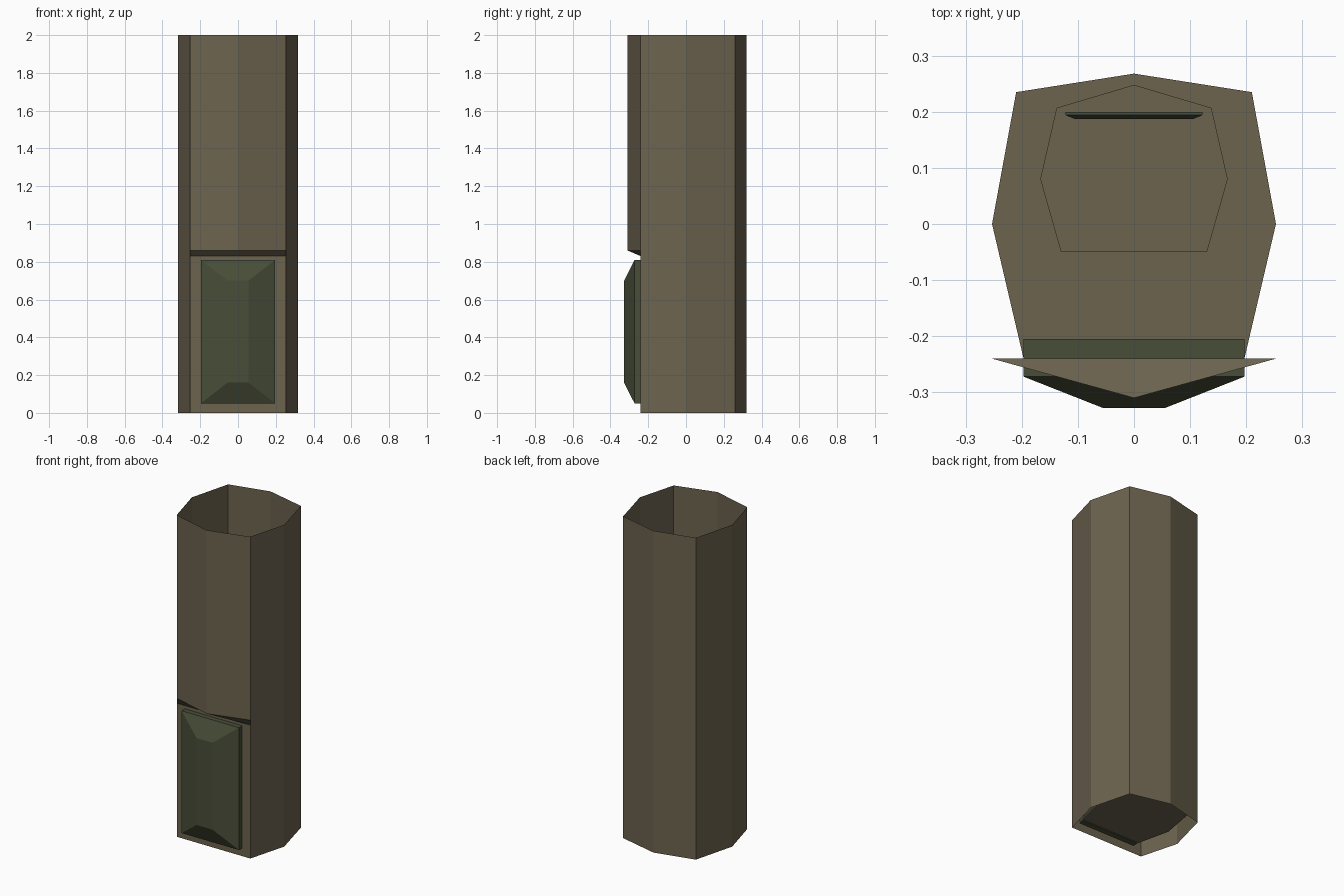
import bpy, bmesh

if "Cube" in bpy.data.objects:
    bpy.data.objects.remove(bpy.data.objects["Cube"])


def material(name, rgb):
    m = bpy.data.materials.new(name)
    m.diffuse_color = (*rgb, 1)
    m.use_nodes = True
    m.node_tree.nodes["Principled BSDF"].inputs["Base Color"].default_value = m.diffuse_color
    return m


brown = material("drab_brown", (0.15, 0.125, 0.078))
green = material("drab_green", (0.065, 0.075, 0.04))


def make(name, verts, faces, mat, fix=True):
    bm = bmesh.new()
    vs = [bm.verts.new(v) for v in verts]
    for f in faces:
        bm.faces.new([vs[i] for i in f])
    bmesh.ops.remove_doubles(bm, verts=bm.verts, dist=1e-5)
    if fix:
        bmesh.ops.recalc_face_normals(bm, faces=bm.faces)
    me = bpy.data.meshes.new(name)
    bm.to_mesh(me)
    bm.free()
    me.materials.append(mat)
    ob = bpy.data.objects.new(name, me)
    bpy.context.collection.objects.link(ob)
    return ob


def mirrored(half):
    """Half outline (right side, back to front) -> closed outline."""
    return half + [(-x, y) for x, y in reversed(half) if x > 0]


# Open tube: side and back walls run the full height
half = [(0, 0.32), (0.25, 0.26), (0.318, 0), (0.253, -0.24)]
ring = [(-x, y) for x, y in reversed(half)] + half[1:]
n = len(ring)
v = [(x, y, z) for z in (0, 2) for x, y in ring]
f = [(i + 1, i, n + i, n + i + 1) for i in range(n - 1)]

# Pointed upper front, sloped underside and flat lower front
b = len(v)
fx, fy, py = 0.253, -0.24, -0.31
v += [(-fx, fy, 2), (0, py, 2), (fx, fy, 2),
      (-fx, fy, 0.86), (0, py, 0.86), (fx, fy, 0.86),
      (-fx, fy, 0.83), (0, fy, 0.83), (fx, fy, 0.83),
      (-fx, fy, 0), (fx, fy, 0)]
f += [[b + i for i in q] for q in (
    (0, 3, 4, 1), (1, 4, 5, 2),
    (3, 6, 7, 4), (4, 7, 8, 5),
    (6, 9, 10, 8, 7))]
make("tube_shell", v, f, brown)


def plate(name, half, z0, z1):
    o = mirrored(half)
    k = len(o)
    verts = [(x, y, z) for z in (z0, z1) for x, y in o]
    faces = [range(k), range(k, 2 * k)]
    faces += [(i, (i + 1) % k, k + (i + 1) % k, k + i) for i in range(k)]
    make(name, verts, faces, brown)


# Floor inside the tube and a small raised step on it
plate("floor", [(0, 0.268), (0.21, 0.235), (0.253, 0), (0.197, -0.239)], 0.055, 0.065)
plate("floor_step", [(0, 0.248), (0.138, 0.207), (0.167, 0.08), (0.13, -0.05)], 0.065, 0.1)


def bevelled_panel(name, back, rim, front, outer, inner):
    """Box from back to rim, tapering to a smaller front; outer/inner = (half width, z0, z1)."""
    verts = []
    for y, (w, a, c) in ((back, outer), (rim, outer), (front, inner)):
        verts += [(-w, y, a), (w, y, a), (w, y, c), (-w, y, c)]
    faces = [(0, 1, 2, 3), (8, 9, 10, 11)]
    for r in (0, 4):
        faces += [(r + i, r + (i + 1) % 4, r + 4 + (i + 1) % 4, r + 4 + i) for i in range(4)]
    make(name, verts, faces, green)


# Front compartment and thin inner panel
bevelled_panel("front_compartment", -0.205, -0.272, -0.328, (0.197, 0.05, 0.81), (0.055, 0.16, 0.70))
bevelled_panel("inner_panel", 0.2, 0.194, 0.187, (0.122, 0.1, 0.2), (0.105, 0.11, 0.18))
